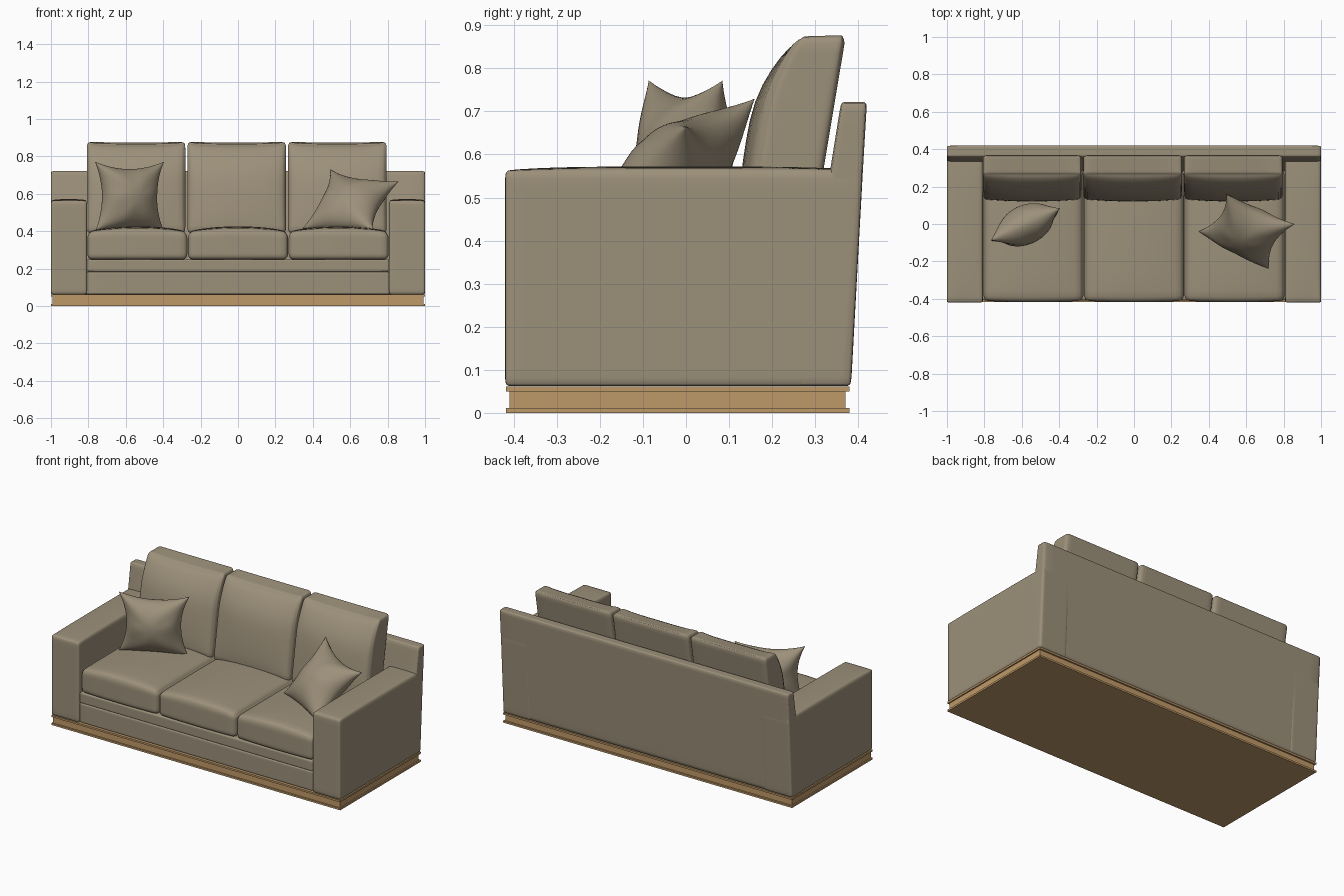
import bpy, bmesh, math
from mathutils import Vector

if "Cube" in bpy.data.objects:
    bpy.data.objects.remove(bpy.data.objects["Cube"])


def material(name, rgb):
    m = bpy.data.materials.new(name)
    m.diffuse_color = (*rgb, 1)
    m.use_nodes = True
    m.node_tree.nodes["Principled BSDF"].inputs["Base Color"].default_value = m.diffuse_color
    return m


FABRIC = material("taupe fabric", (0.335, 0.28, 0.195))
WOOD = material("light wood", (0.52, 0.32, 0.14))


def finish(name, bm, mat, angle=40):
    bmesh.ops.recalc_face_normals(bm, faces=bm.faces)
    me = bpy.data.meshes.new(name)
    bm.to_mesh(me)
    bm.free()
    me.materials.append(mat)
    ob = bpy.data.objects.new(name, me)
    bpy.context.collection.objects.link(ob)
    bpy.ops.object.select_all(action='DESELECT')
    ob.select_set(True)
    bpy.context.view_layer.objects.active = ob
    bpy.ops.object.shade_smooth_by_angle(angle=math.radians(angle))
    return ob


def box(name, lo, hi, mat):
    bm = bmesh.new()
    bmesh.ops.create_cube(bm, size=1)
    for v in bm.verts:
        v.co = Vector([lo[i] + (v.co[i] + 0.5) * (hi[i] - lo[i]) for i in range(3)])
    return finish(name, bm, mat)


def soft_box(name, lo, hi, r, deform=None, cuts=15):
    """Rounded box; deform(point, unit) then shapes it, unit running -1..1."""
    bm = bmesh.new()
    bmesh.ops.create_cube(bm, size=2)
    bmesh.ops.subdivide_edges(bm, edges=bm.edges[:], cuts=cuts, use_grid_fill=True)
    c = [(a + b) / 2 for a, b in zip(lo, hi)]
    h = [(b - a) / 2 for a, b in zip(lo, hi)]
    for v in bm.verts:
        # denser rows near the edges, then round the corners
        u = Vector([math.sin(t * math.pi / 2) for t in v.co])
        p = Vector([u[i] * h[i] for i in range(3)])
        q = Vector([max(-(h[i] - r), min(h[i] - r, p[i])) for i in range(3)])
        p = q + (p - q).normalized() * r + Vector(c)
        v.co = deform(p, u) if deform else p
    return finish(name, bm, FABRIC, 60)


# wooden plinth with a recessed middle band
box("plinth_foot", (-1, -0.418, 0), (1, 0.38, 0.011), WOOD)
box("plinth_band", (-0.992, -0.41, 0.011), (0.992, 0.37, 0.05), WOOD)
box("plinth_top", (-1, -0.418, 0.05), (1, 0.38, 0.061), WOOD)


# arms, with slanted rear and slightly crowned top
def arm_shape(p, u):
    p.y += 0.055 * (p.z - 0.06) * (u.y + 1) / 2
    if u.z > 0:
        p.z += 0.009 * u.z * (1 - u.x ** 2) ** 0.5 * (1 - u.y ** 4)
    return p


for side, x0, x1 in (("left", -1, -0.808), ("right", 0.808, 1)):
    soft_box(side + "_arm", (x0, -0.42, 0.062), (x1, 0.383, 0.563), 0.012, arm_shape)


# full width leaning back panel
def back_shape(p, u):
    t = (p.y - 0.36) / 0.06
    front = 0.36 - 0.16 * (0.722 - p.z)
    rear = 0.381 + 0.059 * (p.z - 0.06)
    p.y = front + t * (rear - front)
    return p


soft_box("back_panel", (-1, 0.36, 0.062), (1, 0.42, 0.722), 0.01, back_shape)

# front rails under the seat
soft_box("lower_rail", (-0.812, -0.408, 0.062), (0.812, 0.3, 0.184), 0.008)
soft_box("upper_rail", (-0.812, -0.408, 0.184), (0.812, 0.3, 0.25), 0.008)


# seat cushions, domed on top
def seat_shape(p, u):
    if u.z > 0:
        p.z += 0.032 * u.z * max(0, 1 - u.x ** 2) ** 0.7 * (1 - 0.4 * u.y ** 4)
    if u.y < 0:
        p.y -= 0.008 * (1 - u.x ** 2) * -u.y
    return p


# back cushions: leaning, bulging forward, rolled top front
def cushion_shape(p, u):
    f = (1 - u.y) / 2
    bulge = max(0, 1 - u.x ** 2) ** 0.6 * max(0, 1 - u.z ** 2) ** 0.5
    roll = max(0, (p.z - 0.68) / 0.195) ** 2
    p.y += 0.167 * (p.z - 0.42) + f * (0.05 * roll - 0.033 * bulge)
    p.z += 0.012 * (u.x ** 4 - 1) * f * max(0, u.z)
    return p


for i, name in enumerate(("left", "middle", "right")):
    x = (i - 1) * 0.538
    soft_box(name + "_seat_cushion", (x - 0.267, -0.41, 0.248),
             (x + 0.267, 0.29, 0.394), 0.028, seat_shape)
    soft_box(name + "_back_cushion", (x - 0.27, 0.137, 0.39),
             (x + 0.256, 0.295, 0.877), 0.02, cushion_shape)


# scatter pillows stretched between four corners
def pillow(name, tl, tr, bl, br, thick, pinch=0.22, n=28):
    tl, tr, bl, br = map(Vector, (tl, tr, bl, br))
    normal = (br - bl).cross(tl - bl).normalized()
    bm = bmesh.new()
    for s in (1, -1):
        rows = []
        for j in range(n + 1):
            row = []
            for i in range(n + 1):
                u = math.sin((2 * i / n - 1) * math.pi / 2)
                v = math.sin((2 * j / n - 1) * math.pi / 2)
                # sides drawn in between the corners, less at the bottom
                pv = pinch if v > 0 else 0.06
                a = (u * (1 - pinch * (1 - v * v)) + 1) / 2
                b = (v * (1 - pv * (1 - u * u)) + 1) / 2
                p = (bl.lerp(br, a)).lerp(tl.lerp(tr, a), b)
                puff = max(0, (1 - u * u) * (1 - v * v)) ** 0.55
                crease = 1 + 0.06 * math.sin(6 * math.atan2(v, u) + s) * (u * u + v * v)
                row.append(bm.verts.new(p + normal * s * thick * puff * crease))
            rows.append(row)
        for j in range(n):
            for i in range(n):
                bm.faces.new((rows[j][i], rows[j][i + 1], rows[j + 1][i + 1], rows[j + 1][i]))
    bmesh.ops.remove_doubles(bm, verts=bm.verts, dist=0.0002)
    finish(name, bm, FABRIC, 70)


pillow("left_pillow", (-0.765, -0.087, 0.772), (-0.395, 0.085, 0.772),
       (-0.76, -0.09, 0.408), (-0.40, 0.075, 0.408), 0.105)
pillow("right_pillow", (0.495, 0.16, 0.73), (0.86, 0.0, 0.665),
       (0.345, -0.04, 0.415), (0.72, -0.24, 0.41), 0.105)
